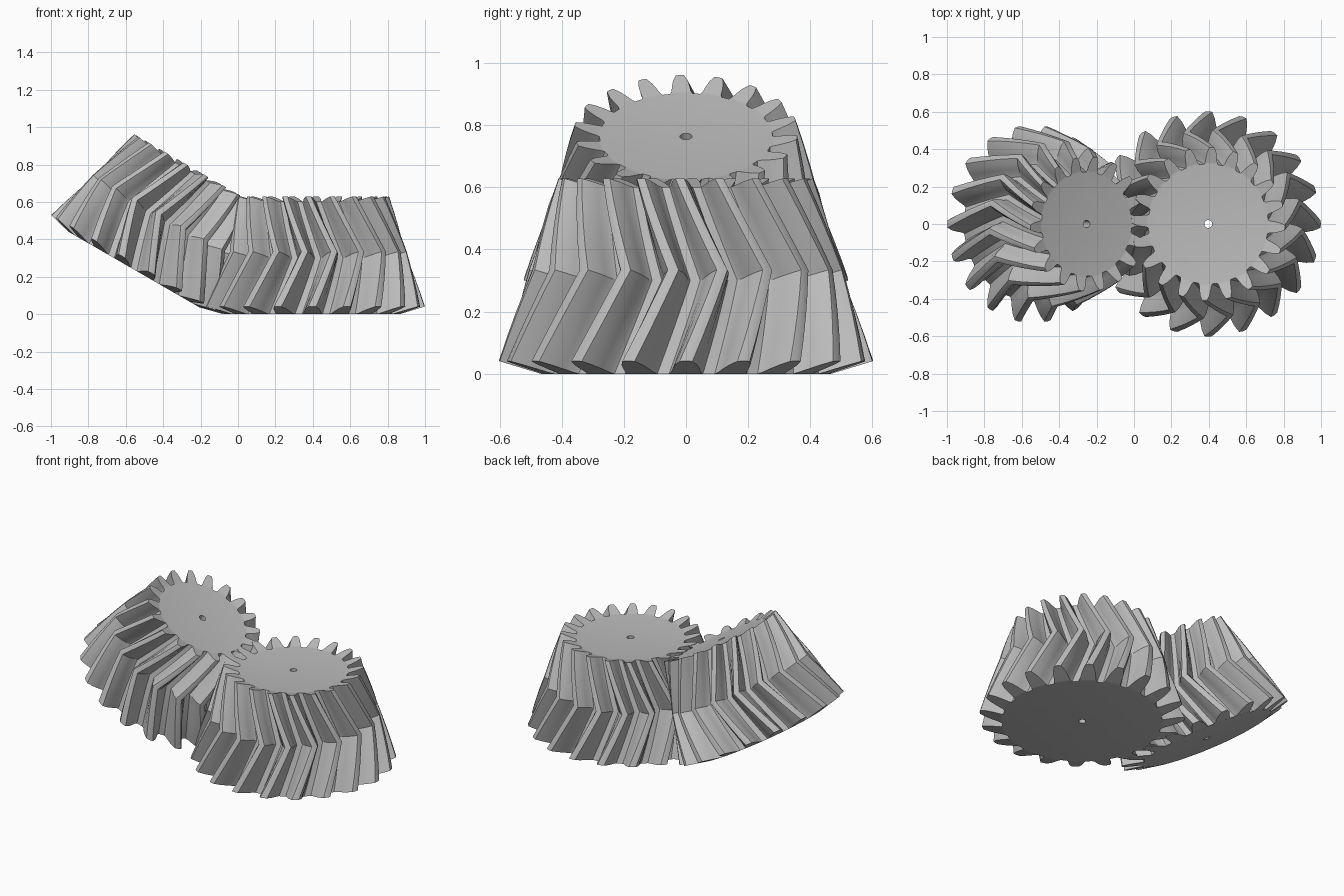
import bpy, bmesh, math
from mathutils import Matrix

if "Cube" in bpy.data.objects:
    bpy.data.objects.remove(bpy.data.objects["Cube"])

metal = bpy.data.materials.new("plain_grey")
grey = (0.5, 0.5, 0.5, 1)
metal.diffuse_color = grey
metal.use_nodes = True
metal.node_tree.nodes["Principled BSDF"].inputs["Base Color"].default_value = grey

# Half of one tooth: (share of the tooth pitch, share of the tooth height)
HALF = [(-0.37, 0), (-0.31, 0.12), (-0.26, 0.42), (-0.2, 0.72), (-0.11, 1)]
TOOTH = HALF + [(0, 1.02)] + [(-a, h) for a, h in reversed(HALF)]
SMALL_END = 0.682          # size of the top end relative to the bottom end
KINK = (1 + SMALL_END) / 2
STEPS = 4                  # slices in each half of the herringbone
APEX = (0.397, 0, 1.89)    # common point of both cones


def twist(s, rate):
    """Herringbone: spiral one way to the kink, then back."""
    fold = math.log(1 / KINK)
    t = math.log(1 / s)
    return rate * (t if t < fold else 2 * fold - t)


def bevel_gear(name, teeth, root, tip, hole, rate, tilt):
    """root and tip are (radius, distance below the apex) at the large end."""
    bm = bmesh.new()
    n = len(TOOTH)
    pitch = math.tau / teeth
    slices = [1 + (KINK - 1) * i / STEPS for i in range(STEPS)]
    slices += [KINK + (SMALL_END - KINK) * i / STEPS for i in range(STEPS + 1)]

    def ring(s):
        verts = []
        for k in range(teeth):
            for share, h in TOOTH:
                a = (k + share) * pitch + twist(s, rate)
                r = s * (root[0] + (tip[0] - root[0]) * h)
                d = s * (root[1] + (tip[1] - root[1]) * h)
                verts.append(bm.verts.new((r * math.cos(a), r * math.sin(a), -d)))
        return verts

    def bridge(a, b):
        for i in range(len(a)):
            j = (i + 1) % len(a)
            bm.faces.new((a[i], a[j], b[j], b[i]))

    # Toothed flanks
    rings = [ring(s) for s in slices]
    for low, high in zip(rings, rings[1:]):
        bridge(low, high)

    # Tooth ends and flat discs around the shaft hole
    bores = []
    for loop in (rings[0], rings[-1]):
        rim = []
        for k in range(teeth):
            tooth = loop[k * n:(k + 1) * n]
            for i in range(n // 2):
                corners = [tooth[i], tooth[i + 1], tooth[n - 2 - i], tooth[n - 1 - i]]
                bm.faces.new(list(dict.fromkeys(corners)))
            rim += [tooth[0], tooth[-1]]
        bore = []
        for v in rim:
            a = math.atan2(v.co.y, v.co.x)
            bore.append(bm.verts.new((hole * math.cos(a), hole * math.sin(a), v.co.z)))
        bridge(rim, bore)
        bores.append(bore)
    bridge(*bores)

    bmesh.ops.recalc_face_normals(bm, faces=bm.faces)
    mesh = bpy.data.meshes.new(name)
    bm.to_mesh(mesh)
    bm.free()
    mesh.materials.append(metal)
    obj = bpy.data.objects.new(name, mesh)
    bpy.context.collection.objects.link(obj)
    obj.matrix_world = Matrix.Translation(APEX) @ Matrix.Rotation(tilt, 4, "Y")
    bpy.ops.object.select_all(action="DESELECT")
    obj.select_set(True)
    bpy.context.view_layer.objects.active = obj
    bpy.ops.object.shade_smooth_by_angle(angle=math.radians(25))


spiral = math.radians(76.9)
bevel_gear("large_gear", 20, (0.47, 1.89), (0.6, 1.85), 0.021, spiral, 0)
bevel_gear("small_gear", 18, (0.408, 1.907), (0.526, 1.877), 0.02,
           -spiral * 20 / 18, math.radians(30))
